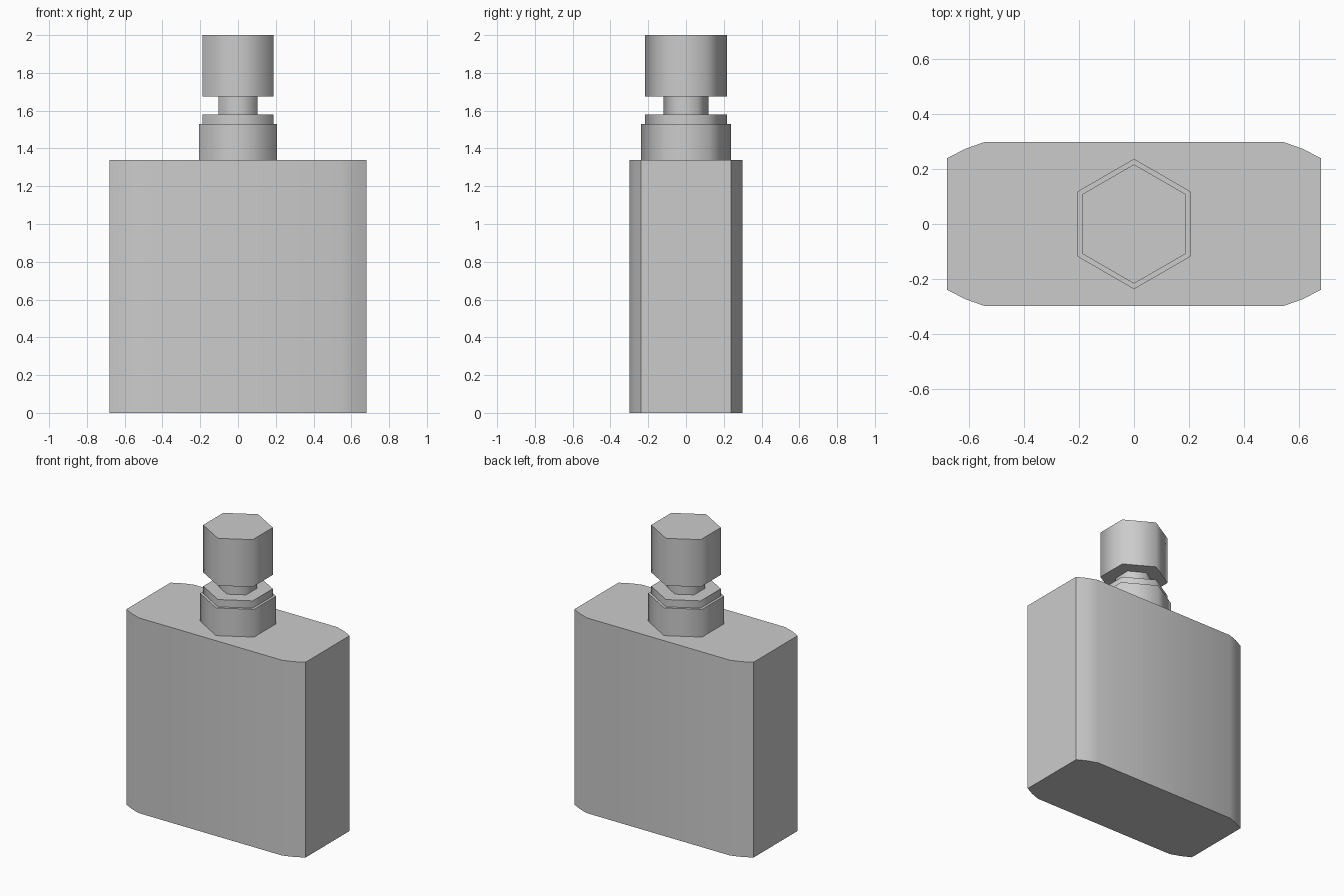
import bpy, bmesh, math

if "Cube" in bpy.data.objects:
    bpy.data.objects.remove(bpy.data.objects["Cube"])


def prism(name, outline, z0, z1, smooth_deg):
    """Closed vertical prism from a counter-clockwise outline."""
    bm = bmesh.new()
    base = bm.faces.new([bm.verts.new((x, y, z0)) for x, y in outline])
    top = bmesh.ops.extrude_face_region(bm, geom=[base], use_keep_orig=True)
    verts = [g for g in top["geom"] if isinstance(g, bmesh.types.BMVert)]
    bmesh.ops.translate(bm, verts=verts, vec=(0, 0, z1 - z0))
    bmesh.ops.recalc_face_normals(bm, faces=bm.faces)
    mesh = bpy.data.meshes.new(name)
    bm.to_mesh(mesh)
    bm.free()
    obj = bpy.data.objects.new(name, mesh)
    bpy.context.collection.objects.link(obj)
    bpy.ops.object.select_all(action='DESELECT')
    obj.select_set(True)
    bpy.context.view_layer.objects.active = obj
    bpy.ops.object.shade_smooth_by_angle(angle=math.radians(smooth_deg))
    return obj


def hexagon(r):
    return [(r * math.sin(-i * math.pi / 3), r * math.cos(i * math.pi / 3)) for i in range(6)]


# Bottle body: one rounded corner mirrored to all four
corner = [(0.68, 0.239), (0.615, 0.273), (0.545, 0.298)]
right_half = [(x, -y) for x, y in reversed(corner)] + corner
outline = right_half + [(-x, -y) for x, y in right_half]
prism("bottle_body", outline, 0, 1.34, 40)

# Neck and cap: stacked hexagonal prisms with softened side edges
for name, r, z0, z1 in [
    ("neck_collar", 0.237, 1.34, 1.53),
    ("collar_ring", 0.217, 1.53, 1.58),
    ("spray_stem", 0.12, 1.58, 1.675),
    ("cap", 0.217, 1.675, 2.0),
]:
    prism(name, hexagon(r), z0, z1, 65)
